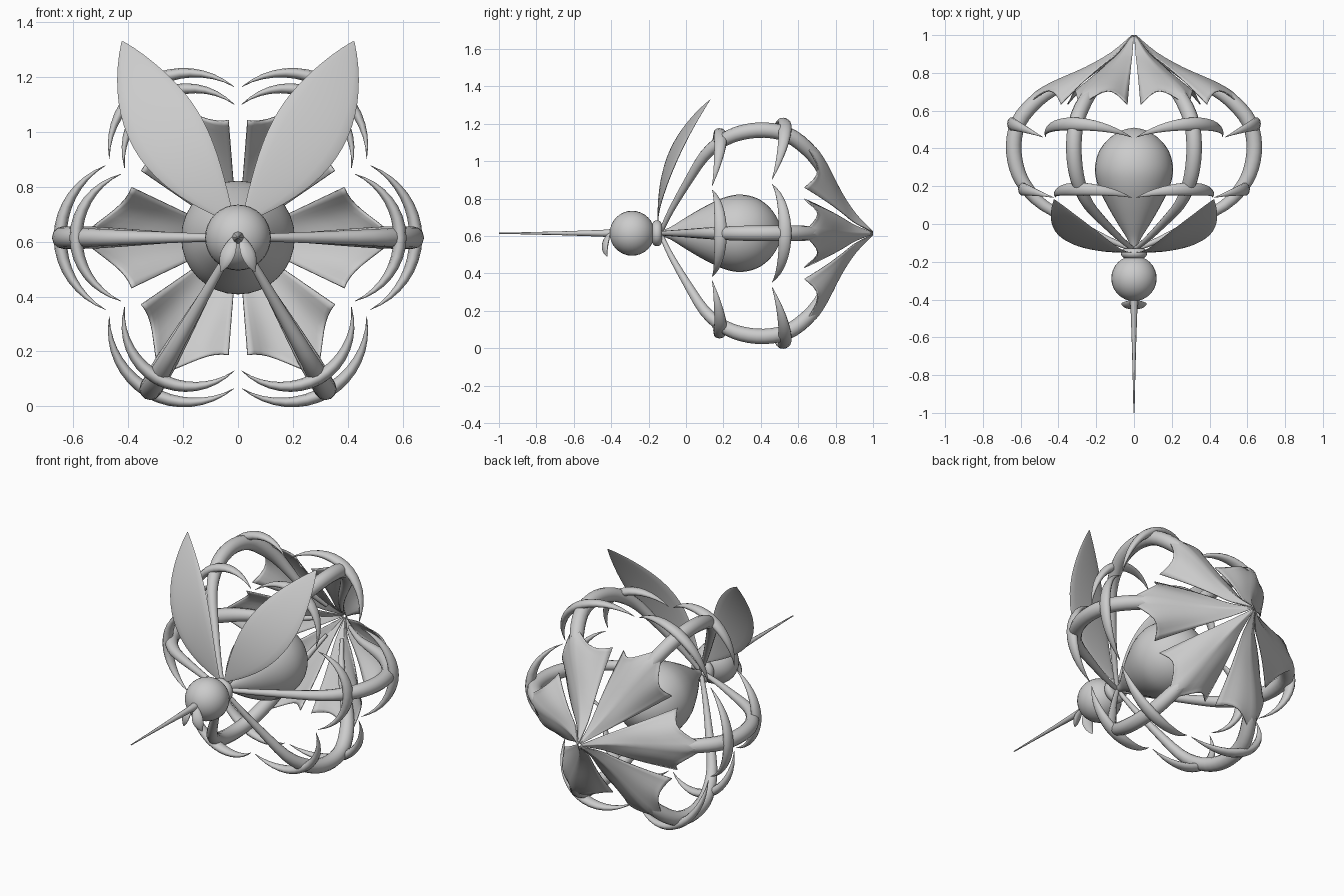
import bpy, bmesh, math
from mathutils import Vector, Matrix

if "Cube" in bpy.data.objects:
    bpy.data.objects.remove(bpy.data.objects["Cube"])

AXIS_Z = 0.615   # height of the body axis, which runs along y

grey = bpy.data.materials.new("plain_grey")
grey.use_nodes = True
grey.diffuse_color = (0.6, 0.6, 0.6, 1)
grey.node_tree.nodes["Principled BSDF"].inputs["Base Color"].default_value = (0.6, 0.6, 0.6, 1)


def finish(name, bm, angle=50):
    """Turn a bmesh built around the origin into a smooth object on the axis."""
    bmesh.ops.recalc_face_normals(bm, faces=bm.faces)
    mesh = bpy.data.meshes.new(name)
    bm.to_mesh(mesh)
    bm.free()
    mesh.materials.append(grey)
    ob = bpy.data.objects.new(name, mesh)
    bpy.context.collection.objects.link(ob)
    ob.location.z = AXIS_Z
    bpy.ops.object.select_all(action='DESELECT')
    ob.select_set(True)
    bpy.context.view_layer.objects.active = ob
    bpy.ops.object.shade_smooth_by_angle(angle=math.radians(angle))
    return ob


def spline(pts, steps):
    """Catmull-Rom curve through tuples of any length."""
    out = []
    for i in range(len(pts) - 1):
        a, b, c, d = (pts[max(0, min(len(pts) - 1, i + k))] for k in (-1, 0, 1, 2))
        for s in range(steps):
            t = s / steps
            out.append(tuple(q + t / 2 * (r - p + t * (2*p - 5*q + 4*r - s2 + t * (3*(q - r) + s2 - p)))
                             for p, q, r, s2 in zip(a, b, c, d)))
    return out + [tuple(pts[-1])]


def sweep(bm, path, sizes, ref, sides=12):
    """Loft an oval along a path; sizes are (across ref, along ref) half widths."""
    rings = []
    for i, p in enumerate(path):
        tangent = (path[min(i + 1, len(path) - 1)] - path[max(i - 1, 0)]).normalized()
        side = tangent.cross(ref).normalized()
        up = side.cross(tangent)
        w, h = sizes[i]
        rings.append([bm.verts.new(p + side * w * math.cos(a) + up * h * math.sin(a))
                      for a in (2 * math.pi * k / sides for k in range(sides))])
    for a, b in zip(rings, rings[1:]):
        for k in range(sides):
            bm.faces.new((a[k], a[(k + 1) % sides], b[(k + 1) % sides], b[k]))
    bm.faces.new(rings[0])
    bm.faces.new(rings[-1])


def lathe(name, profile, sides=32):
    """Revolve (y, radius) points around the body axis."""
    bm = bmesh.new()
    sweep(bm, [Vector((0, y, 0)) for y, r in profile],
          [(max(r, 0.001),) * 2 for y, r in profile], Vector((0, 0, 1)), sides)
    return finish(name, bm)


def ring_copies(ob):
    """Repeat a part six times around the body axis."""
    for k in range(1, 6):
        copy = ob.copy()
        copy.name = f"{ob.name}_{k + 1}"
        copy.rotation_euler.y = k * math.pi / 3
        bpy.context.collection.objects.link(copy)


# Body, neck, head and bill
lathe("body", spline([(-.14, .012), (-.08, .035), (0, .085), (.1, .143), (.2, .19), (.29, .207),
                      (.38, .187), (.45, .135), (.495, .065), (.51, .001)], 4))
lathe("neck", [(-.155 + .026 * math.cos(a), .045 + .024 * math.sin(a))
               for a in (math.pi * (1 - k / 8) for k in range(9))])
lathe("head", [(-.288 - .12 * math.cos(a), .12 * math.sin(a))
               for a in (math.pi * k / 16 for k in range(17))])
lathe("bill", [(-.36, .026), (-.45, .018), (-.65, .011), (-.85, .006), (-1, .003)], 8)

# Six cage ribs: y, radius from axis, thickness
rib = spline([(-.13, .02, .012), (-.08, .14, .016), (0, .3, .022), (.1, .48, .03), (.2, .575, .036),
              (.3, .622, .04), (.42, .637, .041), (.54, .61, .041), (.64, .53, .04), (.71, .43, .034),
              (.79, .25, .02), (.9, .1, .01)], 3)
bm = bmesh.new()
sweep(bm, [Vector((r, y, 0)) for y, r, w in rib], [(w, w) for y, r, w in rib], Vector((0, 0, 1)))
ring_copies(finish("rib", bm))

# Crescent claws crossing each rib: y and radius at the middle and at the points
for name, y0, y1, r0, r1 in (("front_claw", .185, .14, .59, .485), ("rear_claw", .53, .46, .648, .55)):
    bm = bmesh.new()
    path, sizes = [], []
    for k in range(17):
        s = k / 8 - 1
        a = math.radians(28.5) * s
        r = r0 + (r1 - r0) * s * s
        path.append(Vector((r * math.cos(a), y0 + (y1 - y0) * s * s, r * math.sin(a))))
        w = max(.04, (1 - abs(s) ** 1.7))
        sizes.append((.024 * w, .036 * w))
    sweep(bm, path, sizes, Vector((0, 1, 0)), 10)
    ring_copies(finish(name, bm))

# Six scalloped tail petals, ridged along the rib
ridge = spline([(.012, 1), (.12, .91), (.26, .83), (.43, .755), (.53, .695), (.578, .63)], 3)
edge = spline([(.012, 1), (.1, .905), (.19, .84), (.28, .77), (.36, .7), (.43, .635)], 3)
bm = bmesh.new()
cols = []
for k in range(-8, 9):
    u = k / 8
    blend = (1 - abs(u)) ** 1.6
    a = math.radians(25.5) * u
    cut = .2 * math.sin(math.pi * abs(u)) ** 1.2      # scallop depth
    col = []
    for i, ((rr, ry), (er, ey)) in enumerate(zip(ridge, edge)):
        t = i / (len(edge) - 1)
        r, y = er + (rr - er) * blend, ey + (ry - ey) * blend
        y += cut * t ** 3 * .37
        r -= cut * t ** 3 * .08
        col.append(bm.verts.new((r * math.cos(a), y, r * math.sin(a))))
    cols.append(col)
for a, b in zip(cols, cols[1:]):
    for i in range(len(a) - 1):
        bm.faces.new((a[i], a[i + 1], b[i + 1], b[i]))
petal = finish("tail_petal", bm)
thick = petal.modifiers.new("thickness", 'SOLIDIFY')
thick.thickness = .006
ring_copies(petal)

# Mirrored blade wings and throat leaves
for label, m in (("left", 1), ("right", -1)):
    bm = bmesh.new()
    path, sizes = [], []
    for k in range(21):
        t = k / 20
        bow = .035 * math.sin(math.pi * t)
        path.append(Vector((m * (.012 + .41 * t + bow * .8), -.15 + .28 * t ** 2.2, .05 + .665 * t - bow * .57)))
        w = max(.02, math.sin(math.pi * t ** 1.1) ** .85 if t < 1 else 0)
        sizes.append((.135 * w, .012 * w))
    sweep(bm, path, sizes, Vector((0, -1, 0)), 16)
    finish(label + "_wing", bm, 60)

    bm = bmesh.new()
    path, sizes = [], []
    for k in range(11):
        t = k / 10
        path.append(Vector((m * (.012 + .05 * t), -.405 - .028 * math.sin(math.pi * t * .8), .01 - .135 * t)))
        w = max(.05, math.sin(math.pi * t) ** .8 if 0 < t < 1 else 0)
        sizes.append((.03 * w, .012 * w))
    sweep(bm, path, sizes, Vector((m * .6, -1, 0)), 10)
    finish(label + "_throat_leaf", bm, 60)
